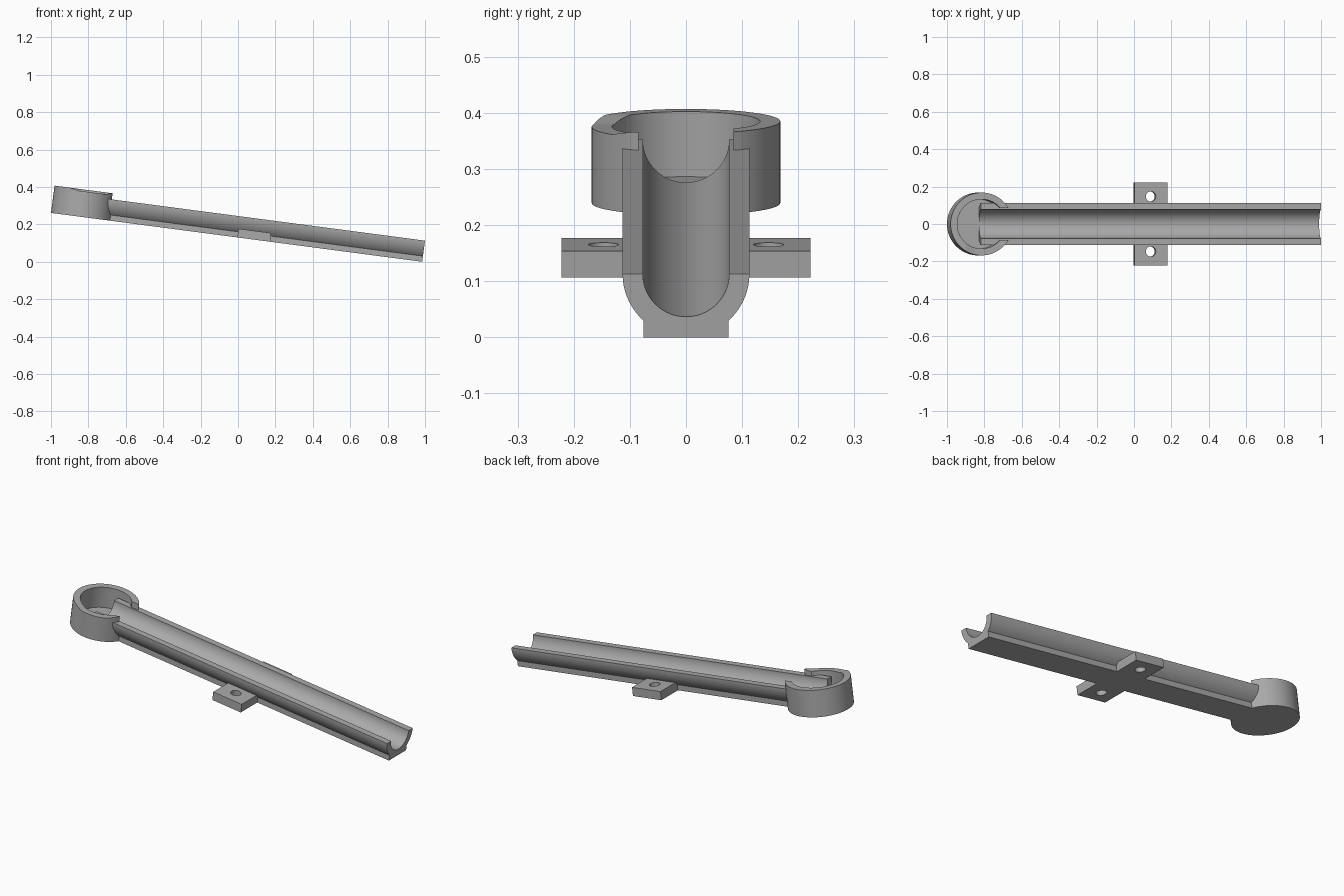
import bpy, bmesh, math
from mathutils import Matrix, Vector

cube = bpy.data.objects.get("Cube")
if cube:
    bpy.data.objects.remove(cube, do_unlink=True)

# Parts are built level, running toward -x from the low end, then tilted together
TILT = Matrix.Translation((0.985, 0, 0)) @ Matrix.Rotation(math.radians(7.5), 4, 'Y')
R_OUT, R_IN, TOP = 0.113, 0.077, 0.114
CUP_X, CUP_R, CUP_IN, CUP_H, FLOOR = -1.834, 0.168, 0.132, 0.147, 0.03

grey = bpy.data.materials.new("plain_grey")
grey.use_nodes = True
colour = (0.4, 0.4, 0.4, 1)
grey.diffuse_color = colour
grey.node_tree.nodes["Principled BSDF"].inputs["Base Color"].default_value = colour


def prism(name, points, direction):
    """Extrude a closed outline of 3D points along a direction."""
    bm = bmesh.new()
    face = bm.faces.new([bm.verts.new(p) for p in points])
    new = bmesh.ops.extrude_face_region(bm, geom=[face])["geom"]
    bmesh.ops.translate(bm, vec=Vector(direction),
                        verts=[v for v in new if isinstance(v, bmesh.types.BMVert)])
    bmesh.ops.recalc_face_normals(bm, faces=bm.faces)
    mesh = bpy.data.meshes.new(name)
    bm.to_mesh(mesh)
    bm.free()
    obj = bpy.data.objects.new(name, mesh)
    bpy.context.collection.objects.link(obj)
    mesh.materials.append(grey)
    return obj


def arc(radius, start, end, steps):
    angles = [math.radians(start + (end - start) * i / steps) for i in range(steps + 1)]
    return [(radius * math.cos(a), radius * math.sin(a)) for a in angles]


def box(name, x0, x1, y0, y1, z0, z1):
    outline = [(x0, y0, z0), (x1, y0, z0), (x1, y1, z0), (x0, y1, z0)]
    return prism(name, outline, (0, 0, z1 - z0))


def cylinder(name, x, y, z, radius, height, steps=96):
    ring = arc(radius, 0, 360, steps)[:-1]
    return prism(name, [(x + a, y + b, z) for a, b in ring], (0, 0, height))


def cut(target, cutter):
    cutter.hide_render = True
    mod = target.modifiers.new("cut", 'BOOLEAN')
    mod.operation, mod.solver, mod.object = 'DIFFERENCE', 'EXACT', cutter
    bpy.context.view_layer.objects.active = target
    bpy.ops.object.modifier_apply(modifier=mod.name)
    bpy.data.objects.remove(cutter, do_unlink=True)


# Half-round trough with a flat foot
foot = 0.076
foot_angle = math.degrees(math.acos(foot / R_OUT))
section = arc(R_IN, 180, 360, 40)
section += arc(R_OUT, 360, 360 - foot_angle, 14)
section += [(foot, -TOP), (-foot, -TOP)]
section += arc(R_OUT, 180 + foot_angle, 180, 14)
trough = prism("trough", [(0, y, TOP + z) for y, z in section], (CUP_X, 0, 0))

# Mounting tabs with screw holes on both sides
tabs = []
for side, name in ((1, "left_tab"), (-1, "right_tab")):
    tab = box(name, -0.997, -0.82, side * 0.065, side * 0.222, 0, 0.047)
    cut(tab, cylinder("hole", -0.909, side * 0.147, -0.05, 0.027, 0.2, 48))
    tabs.append(tab)

# Round cup at the high end
cup = cylinder("cup", CUP_X, 0, 0, CUP_R, CUP_H)
cut(cup, cylinder("cup_hollow", CUP_X, 0, FLOOR, CUP_IN, 0.3))

# Opening from the cup into the trough, wider above the trough edge
channel = [(-R_IN, 0.2)] + arc(R_IN, 180, 360, 40) + [(R_IN, 0.2)]
cut(cup, prism("channel_cut", [(CUP_X, y, TOP + z) for y, z in channel], (0.3, 0, 0)))
cut(cup, box("slot_cut", CUP_X, CUP_X + 0.3, -0.085, 0.085, 0.111, 0.3))

# Shallow dip in the front rim of the cup
dip = [(-1.93, 0.2), (-1.92, CUP_H), (-1.87, 0.137), (-1.73, 0.137), (-1.69, CUP_H), (-1.68, 0.2)]
cut(cup, prism("rim_dip", [(x, -0.25, z) for x, z in dip], (0, 0.2, 0)))

# Smooth the curved faces and tilt everything
for obj in [trough, cup] + tabs:
    obj.data.transform(TILT)
    bpy.ops.object.select_all(action='DESELECT')
    obj.select_set(True)
    bpy.context.view_layer.objects.active = obj
    bpy.ops.object.shade_smooth_by_angle(angle=math.radians(30))
